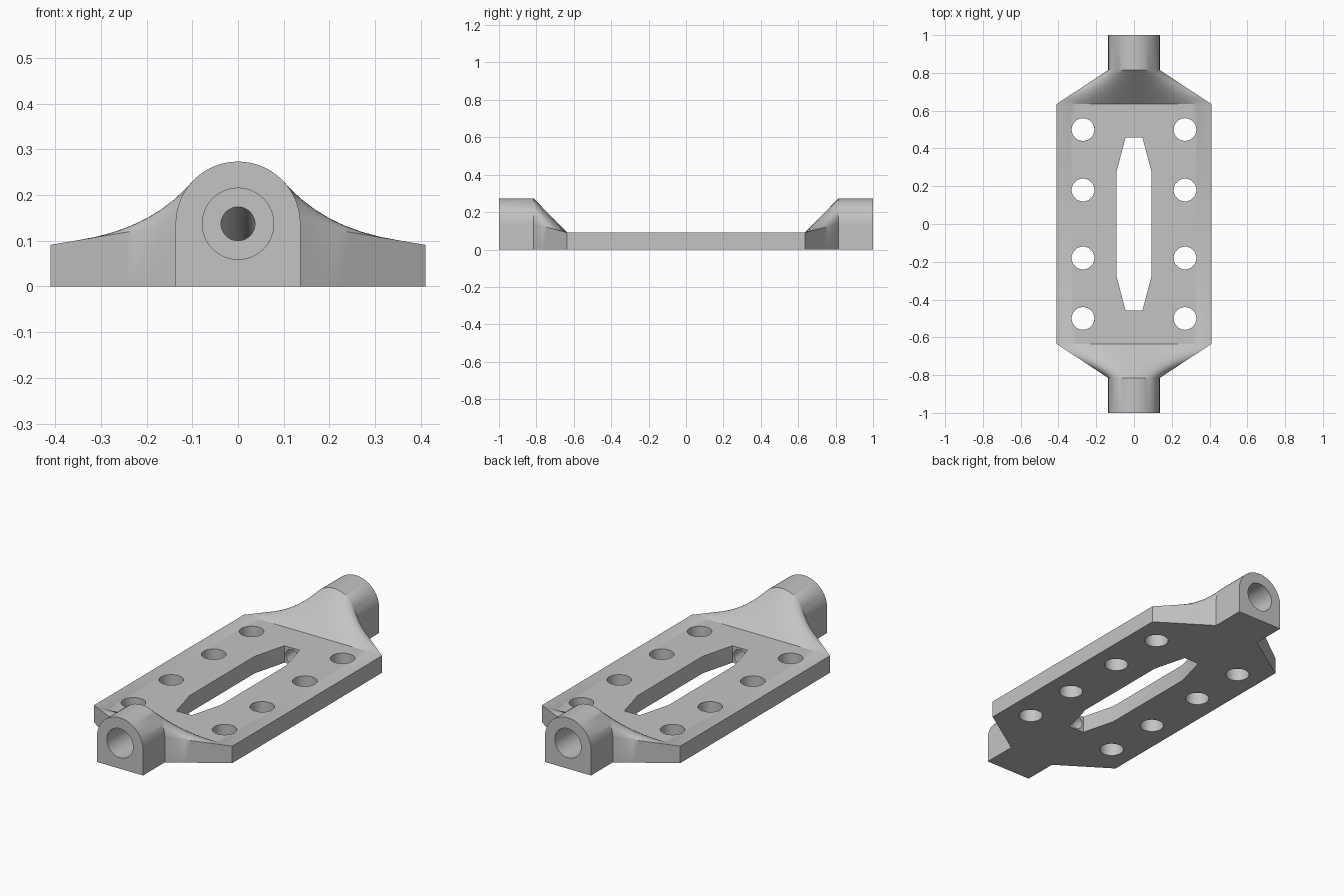
import bpy, bmesh, math
from mathutils import Vector

cube = bpy.data.objects.get("Cube")
if cube:
    bpy.data.objects.remove(cube, do_unlink=True)

# Main dimensions
HALF_W, PLATE_H = 0.41, 0.091
PLATE_Y, NECK_Y, END_Y = 0.635, 0.815, 1.0
ARCH_R = 0.1365
ARC_STEPS, BLEND_STEPS, SIDES = 32, 10, 48

grey = bpy.data.materials.new("light grey")
grey.use_nodes = True
grey.diffuse_color = (0.55, 0.55, 0.55, 1)
grey.node_tree.nodes["Principled BSDF"].inputs["Base Color"].default_value = grey.diffuse_color


def loft(name, *stacks):
    """Skin each stack of matching closed sections into a capped solid."""
    bm = bmesh.new()
    for sections in stacks:
        rings = [[bm.verts.new(p) for p in s] for s in sections]
        for a, b in zip(rings, rings[1:]):
            for i in range(len(a)):
                j = (i + 1) % len(a)
                bm.faces.new((a[i], a[j], b[j], b[i]))
        bm.faces.new(rings[0])
        bm.faces.new(rings[-1])
    bmesh.ops.recalc_face_normals(bm, faces=bm.faces)
    mesh = bpy.data.meshes.new(name)
    bm.to_mesh(mesh)
    bm.free()
    mesh.materials.append(grey)
    obj = bpy.data.objects.new(name, mesh)
    bpy.context.collection.objects.link(obj)
    return obj


def body_section(y):
    """Flat bar under the plate, arch at the ends, straight blend between."""
    t = min(max((abs(y) - PLATE_Y) / (NECK_Y - PLATE_Y), 0), 1)
    points = []
    for i in range(ARC_STEPS + 1):
        f = i / ARC_STEPS
        flat = Vector((HALF_W * (1 - 2 * f), y, PLATE_H))
        arch = Vector((ARCH_R * math.cos(math.pi * f), y,
                       ARCH_R * (1 + math.sin(math.pi * f))))
        points.append(flat.lerp(arch, t))
    foot = HALF_W + (ARCH_R - HALF_W) * t
    return points + [Vector((-foot, y, 0)), Vector((foot, y, 0))]


def circle(centre, r, upright):
    """Circle lying flat, or upright facing along y."""
    ring = []
    for i in range(SIDES):
        a = 2 * math.pi * i / SIDES
        u, v = r * math.cos(a), r * math.sin(a)
        ring.append(Vector(centre) + Vector((u, 0, v) if upright else (u, v, 0)))
    return ring


# Body: plate, flared shoulders and arched end blocks
half = [PLATE_Y + (NECK_Y - PLATE_Y) * i / BLEND_STEPS for i in range(BLEND_STEPS + 1)] + [END_Y]
body = loft("mounting_bracket", [body_section(y) for y in [-y for y in reversed(half)] + half])

# Bolt holes, two rows of four
holes = loft("bolt_hole_cutter", *[
    [circle((x, y, z), 0.06, False) for z in (-0.1, 0.2)]
    for x in (-0.27, 0.27) for y in (-0.5, -0.18, 0.18, 0.5)])

# Central slot with tapered ends
quarter = [(0.093, 0.275), (0.045, 0.457)]
outline = quarter + [(-x, y) for x, y in reversed(quarter)]
outline += [(-x, -y) for x, y in outline]
slot = loft("slot_cutter", [[(x, y, z) for x, y in outline] for z in (-0.1, 0.2)])

# Stepped end bores that drop down and open into the slot
profile = [(1.05, 0.137, 0.078), (NECK_Y, 0.137, 0.078), (NECK_Y, 0.137, 0.037),
           (PLATE_Y, 0.045, 0.037), (0.4, 0.045, 0.037)]
bores = loft("end_bore_cutter", *[
    [circle((0, s * y, z), r, True) for y, z, r in profile] for s in (-1, 1)])

# Cut everything from the body
bpy.ops.object.select_all(action='DESELECT')
bpy.context.view_layer.objects.active = body
body.select_set(True)
for cutter in (holes, slot, bores):
    cutter.hide_render = True
    mod = body.modifiers.new(cutter.name, 'BOOLEAN')
    mod.operation, mod.solver, mod.object = 'DIFFERENCE', 'EXACT', cutter
    bpy.ops.object.modifier_apply(modifier=mod.name)
    bpy.data.objects.remove(cutter, do_unlink=True)

bpy.ops.object.shade_smooth_by_angle(angle=math.radians(25))
